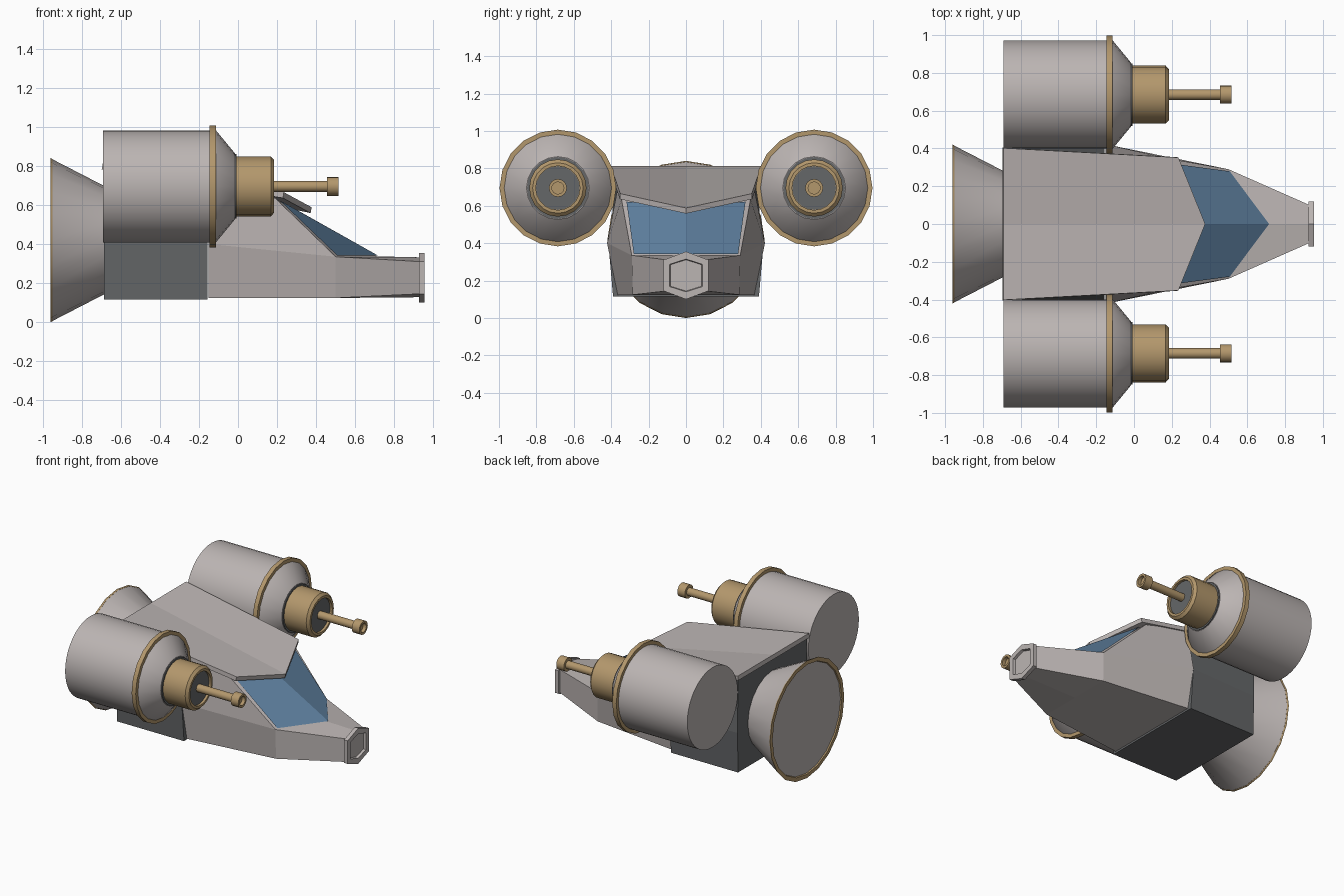
import bpy, bmesh, math

if "Cube" in bpy.data.objects:
    bpy.data.objects.remove(bpy.data.objects["Cube"])


def material(name, rgb):
    m = bpy.data.materials.new(name)
    m.diffuse_color = (*rgb, 1)
    m.use_nodes = True
    m.node_tree.nodes["Principled BSDF"].inputs["Base Color"].default_value = m.diffuse_color
    return m


HULL = material("hull", (0.50, 0.46, 0.45))
DARK = material("dark_metal", (0.13, 0.135, 0.14))
BRASS = material("brass", (0.45, 0.31, 0.15))
GLASS = material("glass", (0.12, 0.23, 0.37))


def add(name, verts, faces, mat, mirror=False, smooth=False, thick=0):
    me = bpy.data.meshes.new(name)
    me.from_pydata(verts, [], faces)
    ob = bpy.data.objects.new(name, me)
    bpy.context.collection.objects.link(ob)
    me.materials.append(mat)
    if not thick:
        bm = bmesh.new()
        bm.from_mesh(me)
        bmesh.ops.recalc_face_normals(bm, faces=bm.faces)
        bm.to_mesh(me)
        bm.free()
    if mirror:
        mod = ob.modifiers.new("mirror", 'MIRROR')
        mod.use_axis = (False, True, False)
    if thick:
        mod = ob.modifiers.new("thickness", 'SOLIDIFY')
        mod.thickness = thick
        mod.offset = -1
    if smooth:
        bpy.ops.object.select_all(action='DESELECT')
        ob.select_set(True)
        bpy.context.view_layer.objects.active = ob
        bpy.ops.object.shade_smooth_by_angle(angle=math.radians(30))
    return ob


def lathe(name, profile, cy, cz, mat, n=20):
    """Revolve (x, radius) points around an axis along x; cap both ends."""
    verts, faces = [], []
    for x, r in profile:
        for i in range(n):
            a = 2 * math.pi * i / n
            verts.append((x, cy + r * math.cos(a), cz + r * math.sin(a)))
    for k in range(len(profile) - 1):
        for i in range(n):
            j = (i + 1) % n
            faces.append((k * n + i, k * n + j, (k + 1) * n + j, (k + 1) * n + i))
    faces.append(tuple(range(n)))
    faces.append(tuple(range((len(profile) - 1) * n, len(profile) * n)))
    return add(name, verts, faces, mat, smooth=True)


# Side engines, each with a collar, front housing and gun barrel
for side, s in (("left", 1), ("right", -1)):
    y, z = 0.685 * s, 0.695
    lathe(side + "_engine_drum", [(-0.69, 0.286), (-0.14, 0.286)], y, z, HULL, 40)
    lathe(side + "_engine_collar", [(-0.145, 0.312), (-0.113, 0.312)], y, z, BRASS)
    lathe(side + "_engine_cone", [(-0.12, 0.29), (-0.113, 0.287), (-0.015, 0.168)], y, z, HULL)
    lathe(side + "_engine_neck", [(-0.03, 0.165), (-0.008, 0.165)], y, z, DARK)
    lathe(side + "_engine_housing", [(-0.012, 0.153), (0.168, 0.153), (0.185, 0.135),
                                     (0.185, 0.118), (0.165, 0.118)], y, z, BRASS)
    lathe(side + "_housing_face", [(0.160, 0.117), (0.168, 0.117)], y, z, DARK)
    lathe(side + "_barrel", [(0.165, 0.028), (0.46, 0.028)], y, z, BRASS, 16)
    lathe(side + "_muzzle", [(0.455, 0.048), (0.515, 0.048), (0.515, 0.032),
                             (0.49, 0.032)], y, z, BRASS, 16)

# Main thruster bell
lathe("bell", [(-0.68, 0.277), (-0.69, 0.28), (-0.952, 0.415)], 0, 0.42, HULL)
lathe("bell_rim", [(-0.95, 0.415), (-0.96, 0.42), (-0.96, 0.392), (-0.90, 0.362)], 0, 0.42, BRASS)
lathe("bell_core", [(-0.89, 0.355), (-0.903, 0.361)], 0, 0.42, HULL)

# Dark rear hull block (half, mirrored)
v = []
for x, pts in ((-0.685, ((0, .115), (.39, .115), (.395, .40), (.39, .79), (0, .79))),
               (-0.155, ((0, .115), (.39, .115), (.415, .40), (.36, .70), (0, .68)))):
    v += [(x, y, z) for y, z in pts]
add("rear_hull", v, [(0, 1, 2, 3, 4), (5, 6, 7, 8, 9), (0, 1, 6, 5), (1, 2, 7, 6),
                     (2, 3, 8, 7), (3, 4, 9, 8)], DARK, mirror=True)

# Cabin and nose (half, mirrored)
v = [(-.15, 0, .124), (-.15, .365, .124), (-.15, .422, .40), (-.15, .362, .71), (-.15, 0, .68),
     (.50, 0, .124), (.50, .285, .124), (.50, .29, .335), (.19, .345, .635), (.26, 0, .585),
     (.71, 0, .337), (.93, 0, .128), (.93, .10, .145), (.93, .10, .31), (.93, 0, .332)]
add("cabin", v, [(0, 1, 2, 3, 4), (0, 1, 6, 5), (1, 2, 7, 6), (2, 3, 8, 7), (3, 4, 9, 8),
                 (5, 6, 12, 11), (6, 7, 13, 12), (7, 10, 14, 13), (11, 12, 13, 14),
                 (7, 8, 9, 10)], HULL, mirror=True)

# Windscreen, just proud of the cabin front
add("windscreen", [(.715, 0, .342), (.507, .279, .342), (.215, .318, .622), (.27, 0, .592)],
    [(0, 1, 2, 3)], GLASS, mirror=True)

# Roof plate with notched, drooping front visor
add("roof_plate", [(-.692, 0, .812), (.377, 0, .588), (.235, .352, .665), (-.692, .402, .812)],
    [(0, 1, 2, 3)], HULL, mirror=True, thick=0.03)

# Nose cap: hexagonal plate with a recessed face
hexa = [(.12, .145), (.12, .31), (0, .355), (-.12, .31), (-.12, .145), (0, .10)]
v = [(x, y, z) for x in (.925, .953) for y, z in hexa]
f = [(i, (i + 1) % 6, (i + 1) % 6 + 6, i + 6) for i in range(6)]
cap = add("nose_cap", v, f + [tuple(range(6)), tuple(range(6, 12))], HULL)
bm = bmesh.new()
bm.from_mesh(cap.data)
front = [p for p in bm.faces if p.normal.x > 0.9]
bmesh.ops.inset_individual(bm, faces=front, thickness=0.04)
bmesh.ops.inset_individual(bm, faces=front, thickness=0.004, depth=-0.018)
bm.to_mesh(cap.data)
bm.free()
